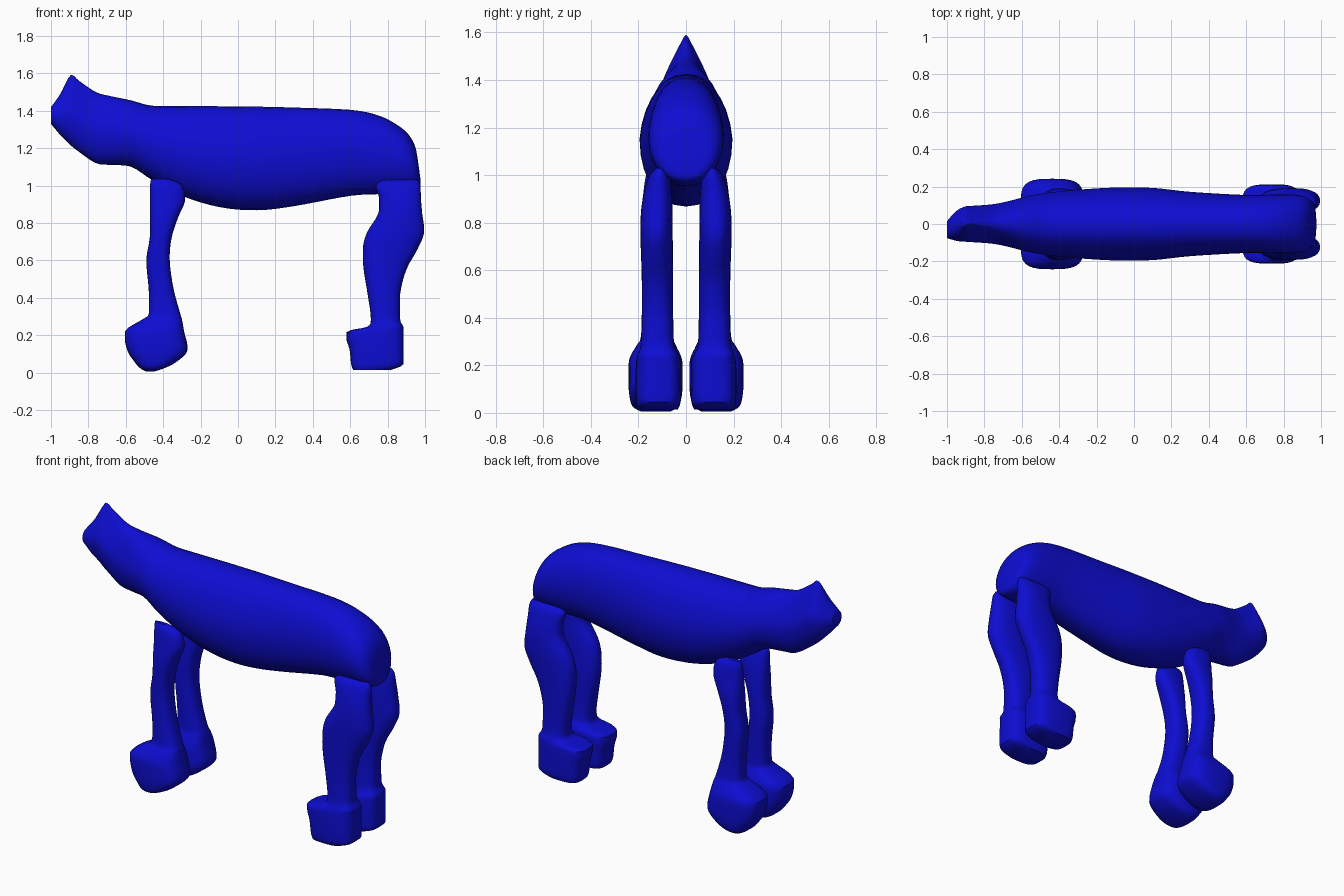
import bpy, bmesh, math

blue = bpy.data.materials.new("deep blue")
blue.diffuse_color = (0.004, 0.004, 0.65, 1)
SEG = 28


def refine(sections, steps=4):
    """Smoothly interpolate between sections without overshoot."""
    out = []
    n = len(sections)
    for i in range(n - 1):
        a, b = sections[max(i - 1, 0)], sections[i]
        c, d = sections[i + 1], sections[min(i + 2, n - 1)]
        for k in range(steps):
            t = k / steps
            row = []
            for p, q, r, s in zip(a, b, c, d):
                v = 0.5 * (2*q + (r - p)*t + (2*p - 5*q + 4*r - s)*t*t
                           + (3*q - p - 3*r + s)*t**3)
                row.append(min(max(v, min(q, r)), max(q, r)))
            out.append(row)
    out.append(list(sections[-1]))
    return out


def power(v, e):
    return math.copysign(abs(v) ** e, v)


def loft(name, rings):
    bm = bmesh.new()
    loops = [[bm.verts.new(p) for p in ring] for ring in rings]
    for a, b in zip(loops, loops[1:]):
        for i in range(SEG):
            j = (i + 1) % SEG
            bm.faces.new((a[i], a[j], b[j], b[i]))
    bm.faces.new(loops[0])
    bm.faces.new(loops[-1])
    bmesh.ops.recalc_face_normals(bm, faces=bm.faces)
    mesh = bpy.data.meshes.new(name)
    bm.to_mesh(mesh)
    bm.free()
    mesh.materials.append(blue)
    obj = bpy.data.objects.new(name, mesh)
    bpy.context.collection.objects.link(obj)
    bpy.ops.object.select_all(action='DESELECT')
    obj.select_set(True)
    bpy.context.view_layer.objects.active = obj
    bpy.ops.object.shade_smooth_by_angle(angle=math.radians(40))
    return obj


ANGLES = [2 * math.pi * i / SEG for i in range(SEG)]

# Body and head: x at top, x at bottom, bottom z, top z, half width, centre y, top taper
body = [
    (-1.00, -1.00, 1.33, 1.42, 0.045, -0.03, 0.0),
    (-0.95, -0.95, 1.27, 1.49, 0.080, -0.01, 0.3),
    (-0.895, -0.90, 1.22, 1.59, 0.095, 0.0, 0.75),
    (-0.85, -0.85, 1.18, 1.56, 0.098, 0.0, 0.65),
    (-0.76, -0.76, 1.12, 1.50, 0.105, 0.0, 0.4),
    (-0.68, -0.68, 1.11, 1.478, 0.12, 0.0, 0.25),
    (-0.57, -0.57, 1.10, 1.455, 0.148, 0.0, 0.15),
    (-0.46, -0.46, 1.03, 1.427, 0.167, 0.0, 0.1),
    (-0.30, -0.30, 0.945, 1.425, 0.183, 0.0, 0.1),
    (-0.10, -0.10, 0.885, 1.424, 0.195, 0.0, 0.1),
    (0.10, 0.10, 0.868, 1.422, 0.193, 0.0, 0.1),
    (0.30, 0.30, 0.890, 1.417, 0.172, 0.0, 0.05),
    (0.60, 0.60, 0.945, 1.405, 0.155, 0.0, 0.0),
    (0.75, 0.78, 0.955, 1.375, 0.158, 0.0, 0.0),
    (0.85, 0.91, 0.965, 1.325, 0.155, 0.0, 0.0),
    (0.91, 0.96, 0.975, 1.275, 0.135, 0.0, 0.0),
    (0.945, 0.975, 1.00, 1.215, 0.10, 0.0, 0.0),
    (0.958, 0.975, 1.04, 1.16, 0.05, 0.0, 0.0),
]
rings = []
for xt, xb, lo, hi, w, yc, taper in refine(body):
    ring = []
    for a in ANGLES:
        s = math.sin(a)
        u = (s + 1) / 2
        y = yc + w * power(math.cos(a), 0.9) * (1 - taper * max(0, s))
        ring.append((xb + (xt - xb) * u, y, lo + (hi - lo) * u))
    rings.append(ring)
loft("body", rings)

# Legs: z, min x, max x, centre y, half width, corner exponent (1 round, lower boxy)
front_leg = [
    (1.035, -0.465, -0.37, 0.135, 0.012, 1.0),
    (1.00, -0.47, -0.30, 0.130, 0.038, 0.9),
    (0.92, -0.47, -0.283, 0.125, 0.055, 0.85),
    (0.83, -0.47, -0.32, 0.125, 0.064, 0.8),
    (0.72, -0.472, -0.355, 0.122, 0.066, 0.8),
    (0.60, -0.49, -0.365, 0.120, 0.064, 0.8),
    (0.45, -0.478, -0.345, 0.120, 0.064, 0.8),
    (0.32, -0.476, -0.31, 0.122, 0.068, 0.75),
    (0.285, -0.51, -0.30, 0.125, 0.082, 0.7),
    (0.22, -0.605, -0.288, 0.128, 0.112, 0.65),
    (0.12, -0.592, -0.270, 0.128, 0.114, 0.65),
    (0.06, -0.555, -0.325, 0.128, 0.108, 0.65),
    (0.025, -0.525, -0.39, 0.128, 0.095, 0.7),
    (0.005, -0.49, -0.45, 0.128, 0.06, 0.8),
]
rear_leg = [
    (1.03, 0.77, 0.96, 0.110, 0.015, 0.9),
    (1.00, 0.737, 0.975, 0.112, 0.042, 0.85),
    (0.93, 0.755, 0.978, 0.118, 0.058, 0.85),
    (0.85, 0.75, 0.985, 0.123, 0.066, 0.85),
    (0.75, 0.69, 0.995, 0.124, 0.068, 0.85),
    (0.66, 0.667, 0.96, 0.122, 0.067, 0.85),
    (0.55, 0.672, 0.90, 0.120, 0.066, 0.8),
    (0.42, 0.693, 0.867, 0.120, 0.066, 0.8),
    (0.29, 0.71, 0.866, 0.120, 0.070, 0.75),
    (0.245, 0.69, 0.884, 0.118, 0.085, 0.65),
    (0.215, 0.58, 0.886, 0.116, 0.094, 0.6),
    (0.12, 0.597, 0.886, 0.116, 0.096, 0.6),
    (0.045, 0.605, 0.884, 0.116, 0.093, 0.6),
    (0.015, 0.615, 0.82, 0.116, 0.082, 0.6),
]
for label, sections in (("front", front_leg), ("rear", rear_leg)):
    for side, sign in (("left", 1), ("right", -1)):
        rings = []
        for z, x0, x1, yc, w, e in refine(sections):
            rings.append([((x0 + x1) / 2 + (x1 - x0) / 2 * power(math.cos(a), e),
                           sign * (yc + w * power(math.sin(a), e)), z)
                          for a in ANGLES])
        loft(f"{label}_leg_{side}", rings)
